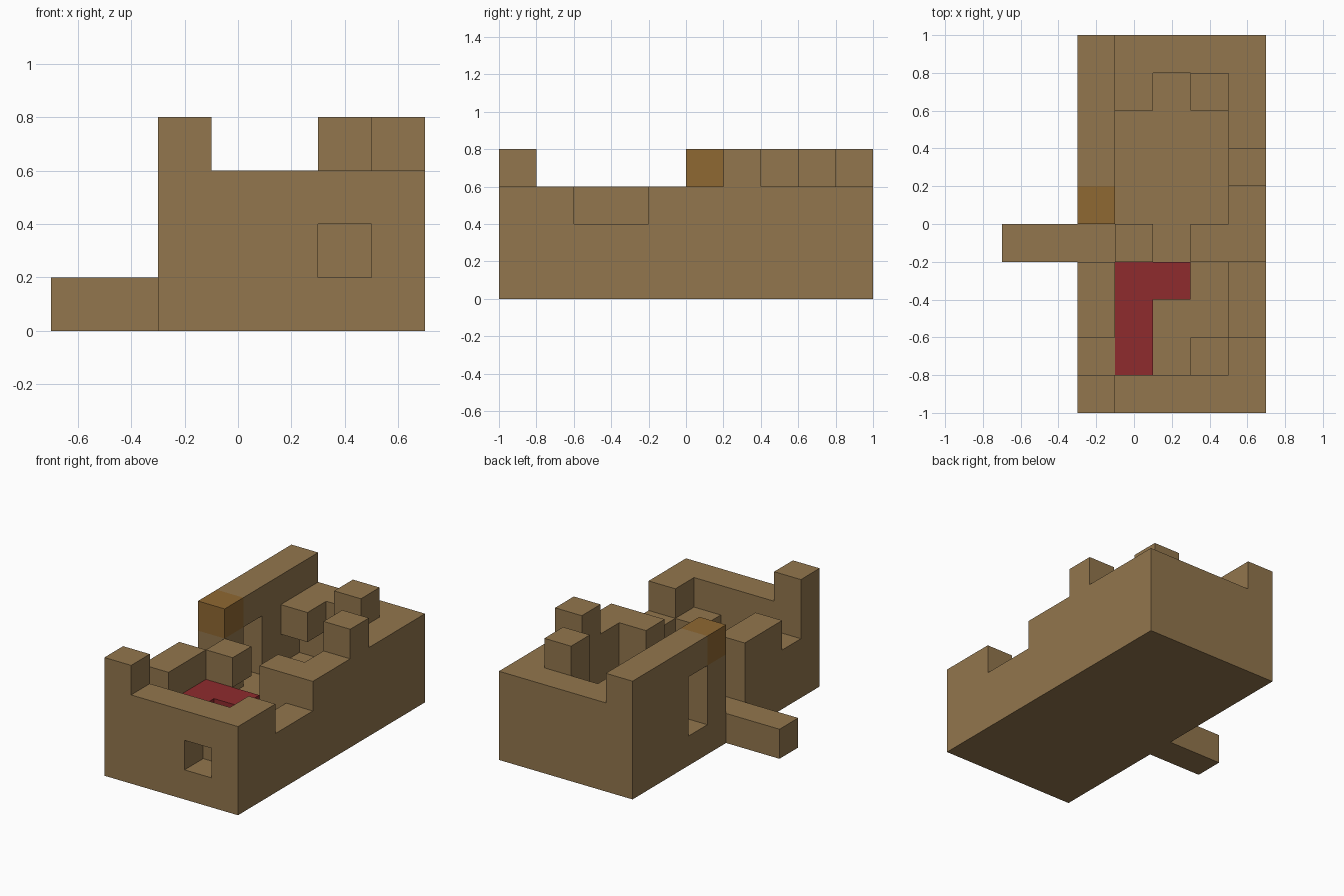
import bpy
import bmesh
from mathutils import Vector

cube = bpy.data.objects.get("Cube")
if cube:
    bpy.data.objects.remove(cube, do_unlink=True)

SIZE = 0.2
ORIGIN = Vector((-0.7, -1.0, 0.0))


def material(name, rgb):
    mat = bpy.data.materials.new(name)
    mat.use_nodes = True
    colour = (*rgb, 1.0)
    mat.diffuse_color = colour
    mat.node_tree.nodes["Principled BSDF"].inputs["Base Color"].default_value = colour
    return mat


brown = material("wood_brown", (0.288, 0.181, 0.074))
red = material("carpet_red", (0.275, 0.024, 0.027))
amber = material("amber_brown", (0.275, 0.138, 0.032))


def block(xs, ys, zs):
    """Cells of a block, from inclusive index ranges."""
    return {(x, y, z)
            for x in range(xs[0], xs[1] + 1)
            for y in range(ys[0], ys[1] + 1)
            for z in range(zs[0], zs[1] + 1)}


# Parts as sets of cubic cells, openings subtracted
beacon = block((2, 2), (5, 5), (3, 3))
front_window = block((5, 5), (0, 0), (1, 1))
side_window = block((2, 2), (6, 6), (1, 2))

parts = {
    "floor_slab": (block((2, 6), (0, 9), (0, 0)), brown),
    "entry_ramp": (block((0, 1), (4, 4), (0, 0)), brown),
    "front_wall": (block((2, 6), (0, 0), (1, 2)) - front_window, brown),
    "front_corner_merlon": (block((2, 2), (0, 0), (3, 3)), brown),
    "right_low_wall": (block((2, 2), (1, 1), (1, 1)) | block((2, 2), (2, 3), (1, 2)), brown),
    "right_tall_wall": (block((2, 2), (5, 9), (1, 3)) - side_window - beacon, brown),
    "back_wall": (block((3, 6), (9, 9), (1, 2)), brown),
    "left_wall": (block((6, 6), (1, 8), (1, 1)) | block((6, 6), (1, 1), (2, 2))
                  | block((6, 6), (4, 8), (2, 2)), brown),
    "left_merlon": (block((6, 6), (6, 6), (3, 3)), brown),
    "back_pillar": (block((5, 5), (8, 8), (1, 3)), brown),
    "back_overhang": (block((3, 3), (8, 8), (2, 2)), brown),
    "inner_pillar": (block((5, 5), (4, 4), (1, 2)), brown),
    "entry_lintel": (block((3, 3), (4, 4), (2, 2)), brown),
    "window_step": (block((5, 5), (1, 1), (1, 1)), brown),
    "red_platform": (block((3, 3), (1, 3), (1, 1)) | block((4, 4), (3, 3), (1, 1)), red),
    "amber_block": (beacon, amber),
}
solid = set().union(*(cells for cells, _ in parts.values()))


def build(name, cells, mat):
    """Outer skin of one part, without faces hidden against its neighbours."""
    bm = bmesh.new()
    for cell in cells:
        for axis in range(3):
            for side in (0, 1):
                near = list(cell)
                near[axis] += 2 * side - 1
                if tuple(near) in solid:
                    continue
                u, v = (axis + 1) % 3, (axis + 2) % 3
                loop = []
                for du, dv in ((0, 0), (1, 0), (1, 1), (0, 1)):
                    p = Vector(cell)
                    p[axis] += side
                    p[u] += du
                    p[v] += dv
                    loop.append(bm.verts.new(ORIGIN + p * SIZE))
                bm.faces.new(loop if side else loop[::-1])
    bmesh.ops.remove_doubles(bm, verts=bm.verts[:], dist=0.001)
    bmesh.ops.dissolve_limit(bm, angle_limit=0.01, verts=bm.verts[:], edges=bm.edges[:])
    mesh = bpy.data.meshes.new(name)
    bm.to_mesh(mesh)
    bm.free()
    mesh.materials.append(mat)
    bpy.context.collection.objects.link(bpy.data.objects.new(name, mesh))


for part_name, (part_cells, part_mat) in parts.items():
    build(part_name, part_cells, part_mat)
